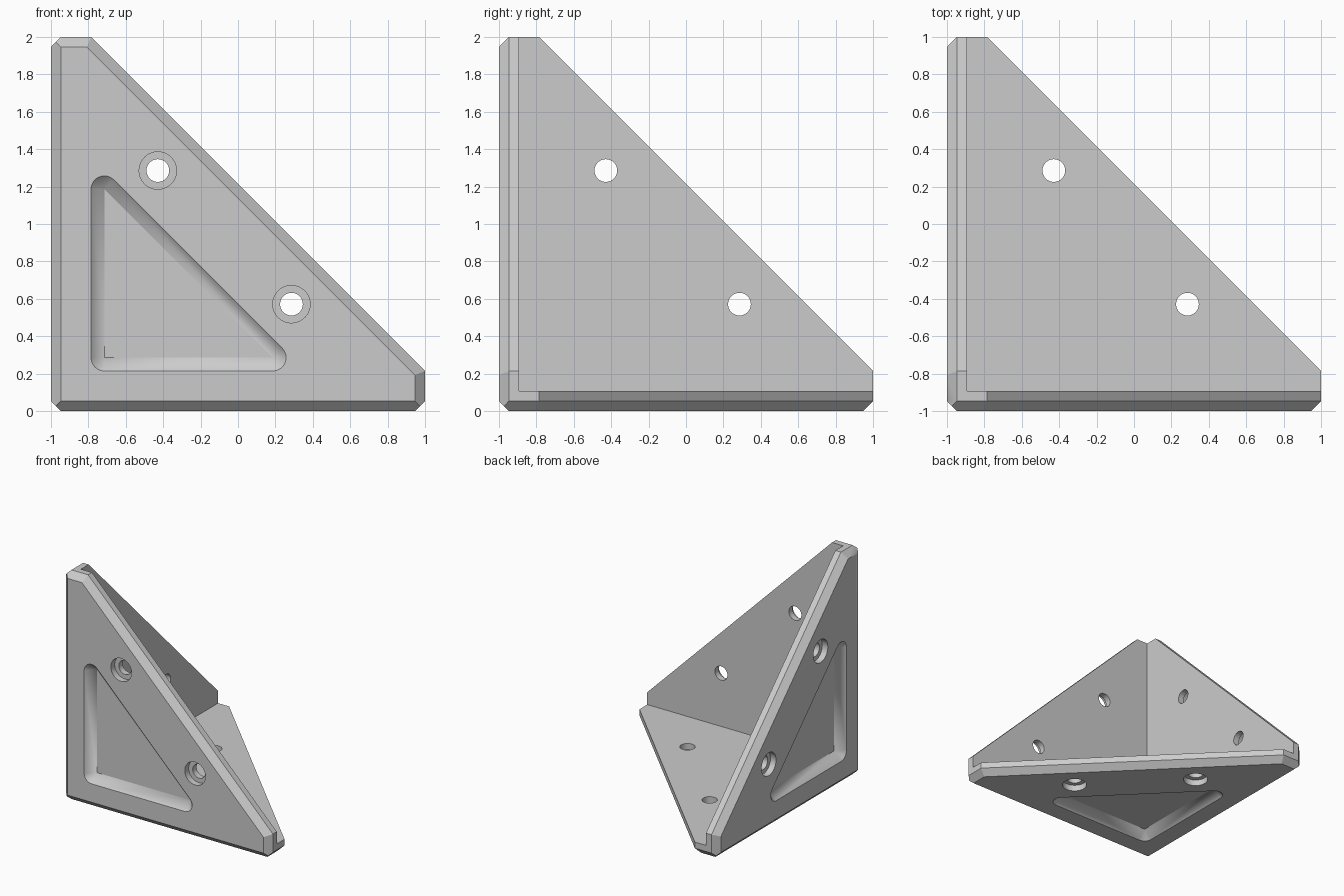
import bpy, bmesh, math
from mathutils import Vector

if "Cube" in bpy.data.objects:
    bpy.data.objects.remove(bpy.data.objects["Cube"])

MM = 2 / 28            # one module of the bracket
T = 1.5 * MM           # plate thickness
C = 0.75 * MM          # outer chamfer
END = 3 * MM           # blunt width of the plate ends
R2 = math.sqrt(2)
SHIFT = Vector((-1, -1, 0))

grey = bpy.data.materials.new("light_grey")
grey.diffuse_color = (0.6, 0.6, 0.6, 1)
grey.use_nodes = True
grey.node_tree.nodes["Principled BSDF"].inputs["Base Color"].default_value = grey.diffuse_color


def place(u, v, d, k):
    """Plate coordinates (u, v across, d inward) to the axes of plate k."""
    p = [0, 0, 0]
    p[k], p[(k + 1) % 3], p[(k + 2) % 3] = d, u, v
    return Vector(p)


def hull(name, points, planes=()):
    """Convex solid around points, trimmed by planes (normal, offset)."""
    bm = bmesh.new()
    for p in points:
        bm.verts.new(p)
    res = bmesh.ops.convex_hull(bm, input=bm.verts[:])
    junk = {e for e in res["geom_interior"] + res["geom_unused"]
            if isinstance(e, bmesh.types.BMVert)}
    bmesh.ops.delete(bm, geom=list(junk), context='VERTS')
    bmesh.ops.dissolve_limit(bm, angle_limit=0.001, verts=bm.verts[:], edges=bm.edges[:])
    for n, off in planes:
        bmesh.ops.bisect_plane(bm, geom=bm.verts[:] + bm.edges[:] + bm.faces[:], dist=1e-6,
                               plane_co=n * (off / n.length_squared), plane_no=n,
                               clear_outer=True)
        rim = [e for e in bm.edges if e.is_boundary]
        if rim:
            bmesh.ops.holes_fill(bm, edges=rim, sides=0)
    bmesh.ops.recalc_face_normals(bm, faces=bm.faces[:])
    bmesh.ops.translate(bm, verts=bm.verts[:], vec=SHIFT)
    me = bpy.data.meshes.new(name)
    bm.to_mesh(me)
    bm.free()
    me.materials.append(grey)
    ob = bpy.data.objects.new(name, me)
    bpy.context.collection.objects.link(ob)
    return ob


def combine(target, other, op):
    """Apply a boolean and discard the helper."""
    bpy.context.view_layer.objects.active = target
    mod = target.modifiers.new(op, 'BOOLEAN')
    mod.operation, mod.solver, mod.object = op, 'EXACT', other
    bpy.ops.object.modifier_apply(modifier=mod.name)
    bpy.data.objects.remove(other, do_unlink=True)


def ring(cu, cv, r, d, k, n=48):
    return [place(cu + r * math.cos(2 * math.pi * i / n),
                  cv + r * math.sin(2 * math.pi * i / n), d, k) for i in range(n)]


# chamfer planes on all outer edges
chamfers = []
for k in range(3):
    chamfers += [(place(1 / R2, 1 / R2, -1, k), (2 + END) / R2 - C),
                 (place(1, 0, -1, k), 2 - C),
                 (place(0, 1, -1, k), 2 - C),
                 (place(-1, 0, -1, k), -C)]

# three triangular plates meeting in one corner
outline = [(0, 0), (2, 0), (2, END), (END, 2), (0, 2)]
plates = [hull("plate", [place(u, v, d, k) for u, v in outline for d in (0, T)], chamfers)
          for k in range(3)]
bracket = plates[0]
bracket.name = "corner_bracket"
for other in plates[1:]:
    combine(bracket, other, 'UNION')

for k in range(3):
    # sloped triangular recess with rounded corners
    pts = []
    for u, v in ((4, 4), (4, 16.6), (16.6, 4)):
        pts.append(place(u * MM, v * MM, MM, k))
        pts += ring(u * MM, v * MM, 1.4 * MM, -0.4 * MM, k)
    combine(bracket, hull("recess_cutter", pts), 'DIFFERENCE')
    # counterbored screw holes
    for u, v in ((8, 18), (18, 8)):
        for r, depth in ((1.4, C), (0.85, T + 0.05)):
            pts = ring(u * MM, v * MM, r * MM, -0.05, k) + ring(u * MM, v * MM, r * MM, depth, k)
            combine(bracket, hull("hole_cutter", pts), 'DIFFERENCE')

# smooth hole walls, crisp edges
bpy.ops.object.select_all(action='DESELECT')
bracket.select_set(True)
bpy.context.view_layer.objects.active = bracket
bpy.ops.object.shade_smooth_by_angle(angle=math.radians(30))
